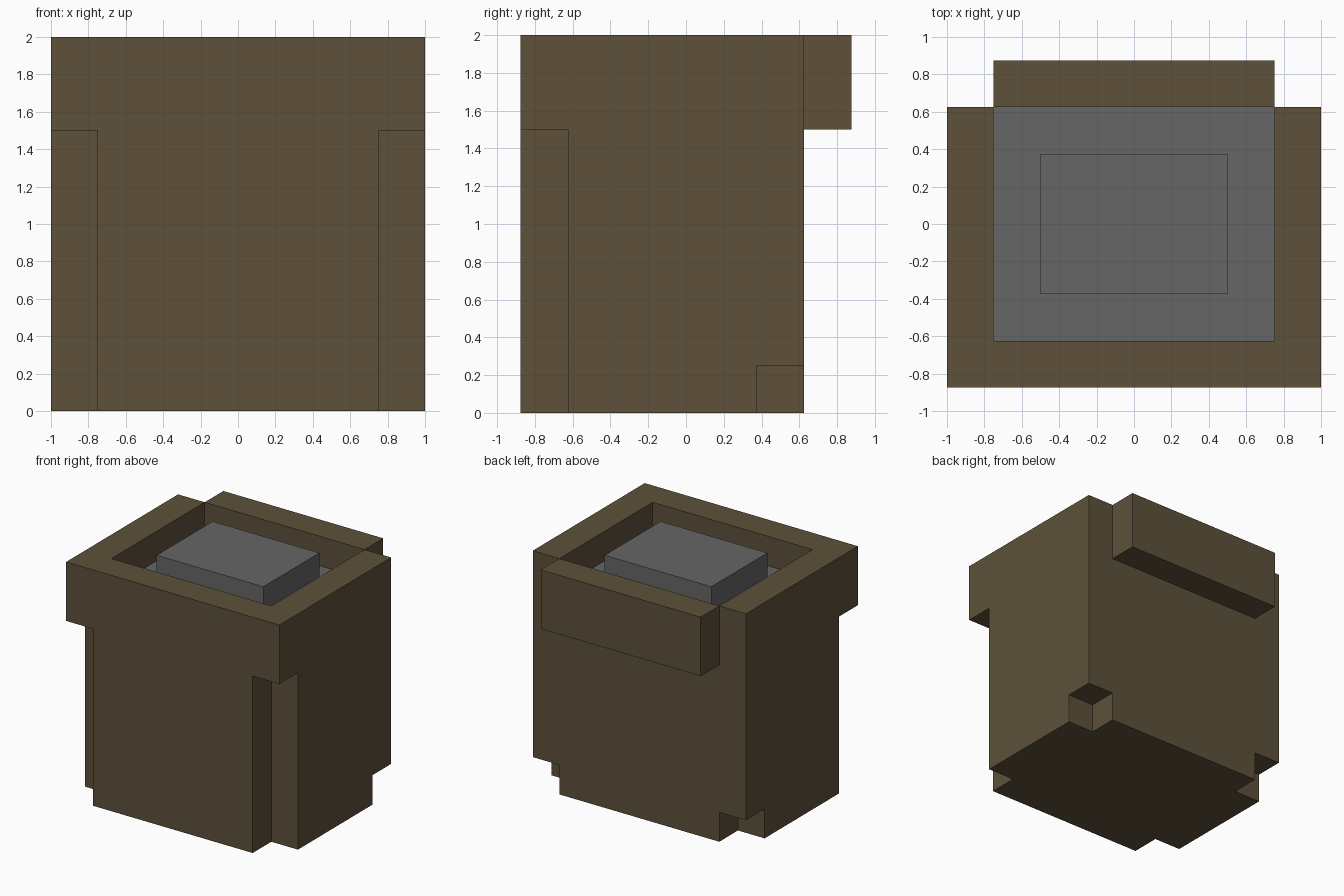
import bpy
import bmesh

if "Cube" in bpy.data.objects:
    bpy.data.objects.remove(bpy.data.objects["Cube"])


def material(name, rgb):
    m = bpy.data.materials.new(name)
    m.diffuse_color = (*rgb, 1.0)
    m.use_nodes = True
    m.node_tree.nodes["Principled BSDF"].inputs["Base Color"].default_value = m.diffuse_color
    return m


BROWN = material("brown", (0.110, 0.082, 0.042))
GREY = material("grey", (0.133, 0.133, 0.133))


def box(name, lo, hi, *mats):
    """Axis-aligned box between two corners."""
    bm = bmesh.new()
    bmesh.ops.create_cube(bm, size=1.0)
    for v in bm.verts:
        v.co = [a if c < 0 else b for c, a, b in zip(v.co, lo, hi)]
    me = bpy.data.meshes.new(name)
    bm.to_mesh(me)
    bm.free()
    for m in mats:
        me.materials.append(m)
    ob = bpy.data.objects.new(name, me)
    bpy.context.collection.objects.link(ob)
    return ob


def combine(target, tool, operation):
    """Apply a boolean and discard the tool."""
    mod = target.modifiers.new(operation.title(), 'BOOLEAN')
    mod.operation = operation
    mod.solver = 'EXACT'
    mod.object = tool
    bpy.context.view_layer.objects.active = target
    bpy.ops.object.modifier_apply(modifier=mod.name)
    bpy.data.objects.remove(tool)


# Main body with the ledge along the top of the back
body = box("body", (-1, -0.875, 0), (1, 0.625, 2), BROWN, GREY)
ledge = box("back_ledge", (-0.75, 0.5, 1.5), (0.75, 0.875, 2), BROWN, GREY)
combine(body, ledge, 'UNION')

# Tall front corner notches and small back foot notches
for s in (-1, 1):
    x0, x1 = sorted((s * 0.75, s * 1.1))
    combine(body, box("front_notch", (x0, -1, -0.1), (x1, -0.625, 1.5), BROWN), 'DIFFERENCE')
    combine(body, box("back_notch", (x0, 0.375, -0.1), (x1, 0.7, 0.25), BROWN), 'DIFFERENCE')

# Shallow recess in the top
combine(body, box("recess", (-0.75, -0.625, 1.75), (0.75, 0.625, 2.1), BROWN), 'DIFFERENCE')

# Only the recess floor is grey
for p in body.data.polygons:
    p.material_index = int(p.normal.z > 0.9 and abs(p.center.z - 1.75) < 0.01)

# Raised block in the recess
box("top_block", (-0.5, -0.375, 1.75), (0.5, 0.375, 2), GREY)
